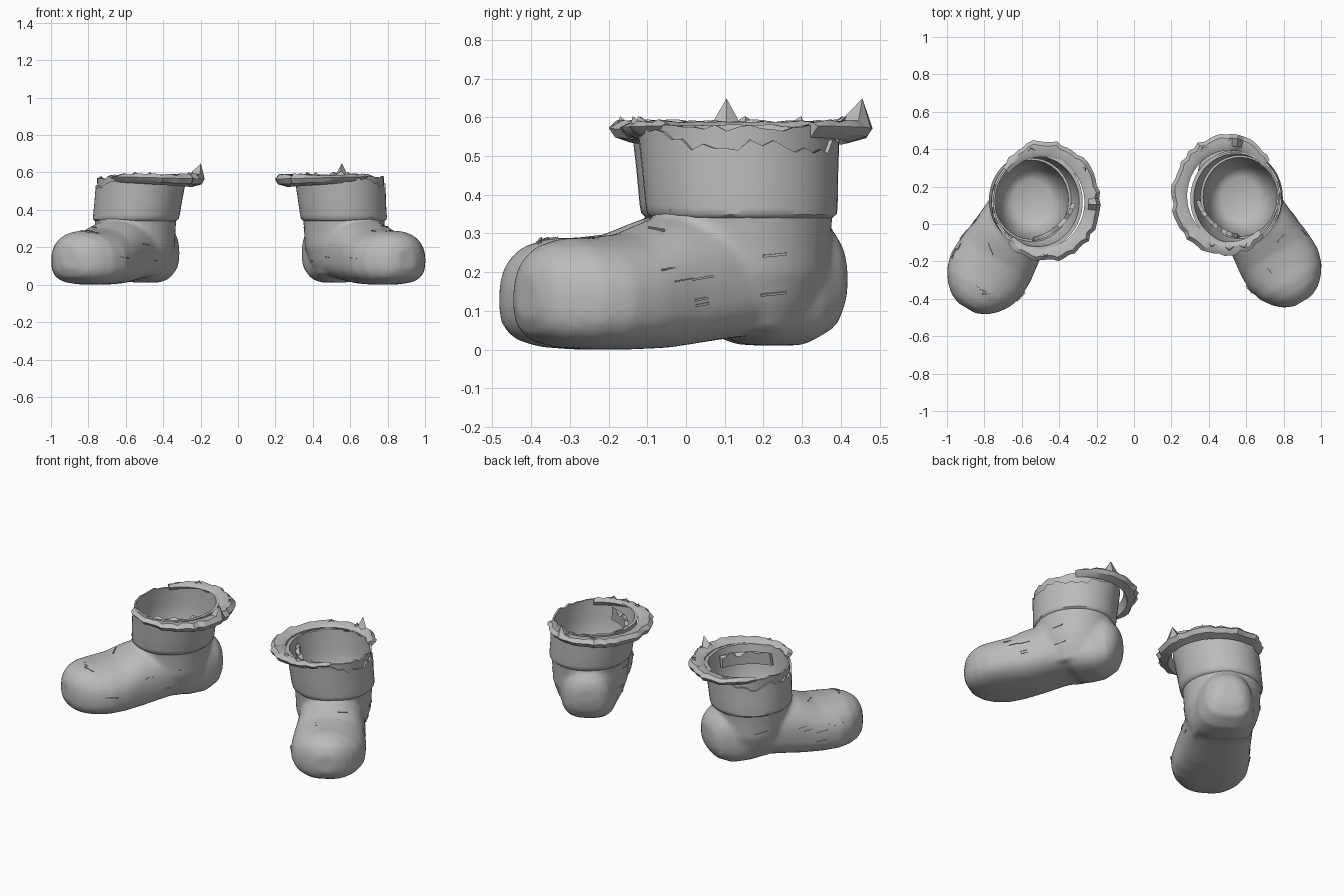
import bpy, bmesh, math, random
from mathutils import Vector
from mathutils.bvhtree import BVHTree

random.seed(4)
if "Cube" in bpy.data.objects:
    bpy.data.objects.remove(bpy.data.objects["Cube"])

grey = bpy.data.materials.new("worn grey leather")
grey.use_nodes = True
grey.diffuse_color = (0.5, 0.5, 0.5, 1)
grey.node_tree.nodes["Principled BSDF"].inputs["Base Color"].default_value = (0.5, 0.5, 0.5, 1)
TAU = math.tau


def loft(bm, rings, cyclic=False):
    """Skin a list of closed point rings, capped unless cyclic."""
    vs = [[bm.verts.new(p) for p in r] for r in rings]
    n = len(vs[0])
    pairs = list(zip(vs, vs[1:])) + ([(vs[-1], vs[0])] if cyclic else [])
    for a, b in pairs:
        for i in range(n):
            j = (i + 1) % n
            bm.faces.new((a[i], a[j], b[j], b[i]))
    if not cyclic:
        bm.faces.new(vs[0][::-1])
        bm.faces.new(vs[-1])


def smooth(ob, angle):
    bpy.ops.object.select_all(action='DESELECT')
    ob.select_set(True)
    bpy.context.view_layer.objects.active = ob
    bpy.ops.object.shade_smooth_by_angle(angle=math.radians(angle))


def finish(bm, name, angle=40):
    bmesh.ops.recalc_face_normals(bm, faces=bm.faces)
    me = bpy.data.meshes.new(name)
    bm.to_mesh(me)
    bm.free()
    ob = bpy.data.objects.new(name, me)
    bpy.context.collection.objects.link(ob)
    me.materials.append(grey)
    smooth(ob, angle)
    return ob


def power(v, e):
    return math.copysign(abs(v) ** (2 / e), v)


# Foot stations from heel to toe: distance, half width, bottom, top
FOOT = [(-.29, .05, .16, .25), (-.275, .095, .1, .29), (-.24, .132, .045, .33),
        (-.16, .162, .01, .36), (-.08, .175, .01, .37), (-.03, .18, .012, .37),
        (.02, .187, .034, .37), (.12, .195, .022, .365), (.26, .205, .004, .34),
        (.37, .22, 0, .3), (.47, .222, 0, .29), (.55, .197, .005, .288),
        (.61, .155, .018, .272), (.65, .11, .04, .245), (.675, .055, .085, .2)]


def build_boot(label, side, cx, cy, turn, size, lean, spike, cuff_y):
    sa, ca = math.sin(turn), math.cos(turn)

    def place(s, t, z):
        """Foot frame (forward, outward, up) to world."""
        return Vector((cx + side * size * (s * sa + t * ca),
                       cy + size * (t * sa - s * ca), z))

    def around(ang, r, z, shift=0.0, back=0.0):
        """Point on an oval about the ankle, angle 0 outward, 90 degrees to the back."""
        return Vector((cx + side * (r * math.cos(ang) - shift),
                       cy + 1.07 * r * math.sin(ang) + back, z))

    # Foot and ankle, merged into one soft solid
    bm = bmesh.new()
    rings = []
    for s, w, lo, hi in FOOT:
        mid = lo + (hi - lo) * .45
        ring = []
        for i in range(32):
            c, d = math.cos(TAU * i / 32), math.sin(TAU * i / 32)
            e = 2.2 if d > 0 else 2.9
            h = hi - mid if d > 0 else mid - lo
            ring.append(place(s, w * power(c, e), mid + h * power(d, e)))
        rings.append(ring)
    loft(bm, rings)
    ankle = [(.05, .15), (.12, .185), (.2, .21), (.27, .213), (.33, .217), (.365, .222)]
    loft(bm, [[around(TAU * i / 32, r, z) for i in range(32)] for z, r in ankle])
    foot = finish(bm, label + "_foot")
    rem = foot.modifiers.new("merge", 'REMESH')
    rem.mode = 'VOXEL'
    rem.voxel_size = .014
    sm = foot.modifiers.new("soften", 'SMOOTH')
    sm.factor, sm.iterations = .5, 4

    # Hollow for the leg
    bm = bmesh.new()
    cup = [(.055, .1), (.075, .135), (.12, .162), (.2, .182), (.34, .197), (.45, .2)]
    loft(bm, [[around(TAU * i / 32, r, z) for i in range(32)] for z, r in cup])
    cutter = finish(bm, label + "_hollow")
    cutter.hide_render = True
    cut = foot.modifiers.new("hollow", 'BOOLEAN')
    cut.operation, cut.solver, cut.object = 'DIFFERENCE', 'EXACT', cutter
    bpy.context.view_layer.objects.active = foot
    for name in [m.name for m in foot.modifiers]:
        bpy.ops.object.modifier_apply(modifier=name)
    bpy.data.objects.remove(cutter)
    smooth(foot, 45)

    # Shaft: the outer skin is torn low on the outer side, the inner wall stands higher
    n = 52
    bm = bmesh.new()
    rings = []
    for i in range(n):
        a = TAU * i / n
        torn = max(0, math.cos(a - .4)) ** .6
        top = .578 - .06 * torn + .012 * math.sin(5 * a) * torn + random.uniform(-.013, .013) * (.3 + torn)
        wall = max(top, .574 + random.uniform(-.01, .008))
        ring = []
        for k, r, rim in [(0, .215, top), (.06, .229, top), (.15, .232, top), (.5, .236, top),
                          (1, .244, top), (1, .234, top), (1, .235, wall), (1, .225, wall),
                          (.5, .22, wall), (.1, .208, wall), (0, .197, wall)]:
            z = .338 + (rim - .338) * k
            ring.append(around(a, r, z, lean * k, -.01 * k))
        rings.append(ring)
    loft(bm, rings, cyclic=True)
    finish(bm, label + "_shaft", 45)

    # Ragged cuff peeling away from the shaft as an open arc
    bm = bmesh.new()
    rings = []
    m = 46
    start, end = math.radians(40), math.radians(312)
    for i in range(m + 1):
        f = i / m
        a = start + (end - start) * f
        wide = .55 + .45 * min(1, 6 * f, 3.2 * (1 - f))
        out = .235 + .075 * wide + random.uniform(-.008, .008)
        droop = .025 * max(0, math.sin(math.pi * f)) * wide
        lift = .06 if i == spike else random.uniform(-.006, .006)
        rings.append([around(a, r, z, .055, cuff_y) for r, z in
                      [(.228, .575), (.25, .588 + lift * .3), (out - .02, .589 + lift),
                       (out, .578 - droop * .5), (out - .015, .562 - droop),
                       (.25, .548 - droop)]])
    loft(bm, rings)
    finish(bm, label + "_cuff", 30)

    # Loose shreds standing on the cuff and a curled flap of lining
    bm = bmesh.new()
    for i in range(5):
        a = start + (end - start) * random.random()
        r = random.uniform(.25, .28)
        w = random.uniform(.05, .1)
        loft(bm, [[around(a + j * w, r + dr, .575, .055, cuff_y),
                   around(a + j * w, r + dr, .588 + .015 * (1 - abs(j)), .055, cuff_y),
                   around(a + j * w, r + dr + .008, .575, .055, cuff_y)]
                  for j, dr in ((-1, 0), (0, .015), (1, 0))])
    finish(bm, label + "_cuff_shreds", 20)
    bm = bmesh.new()
    rings = []
    for i in range(11):
        a = math.radians(185 + 9 * i)
        r = .195 - .02 * math.sin(math.pi * i / 10)
        rings.append([around(a, r, .48, .02), around(a, r - .01, .55 + random.uniform(-.02, .02), .03),
                      around(a, r + .012, .55, .03), around(a, r + .014, .48, .02)])
    loft(bm, rings)
    finish(bm, label + "_lining_flap", 35)

    # Small scuffs lifted from the leather
    bvh = BVHTree.FromObject(foot, bpy.context.evaluated_depsgraph_get())
    bm = bmesh.new()
    for i in range(16):
        probe = place(random.uniform(-.2, .6), random.choice((-.35, .35)), random.uniform(.06, .3))
        if i % 4 == 0:
            probe = place(random.uniform(.3, .6), random.uniform(-.15, .15), .5)
        hit, nor, _, _ = bvh.find_nearest(probe)
        along = nor.cross(Vector((.2, 0, 1))).normalized()
        up = nor.cross(along)
        ln, wd = random.uniform(.012, .035), random.uniform(.002, .005)
        loft(bm, [[hit + along * ln * u + up * wd * v + nor * h
                   for u, v in ((-1, -1), (1, -.6), (1, 1), (-1, .6))] for h in (-.005, .004)])
    finish(bm, label + "_scuffs", 20)


build_boot("right_boot", -1, -.548, .13, math.radians(31), 1.0, .03, 24, -.015)
build_boot("left_boot", 1, .567, .145, math.radians(31), .965, .022, 7, .005)
